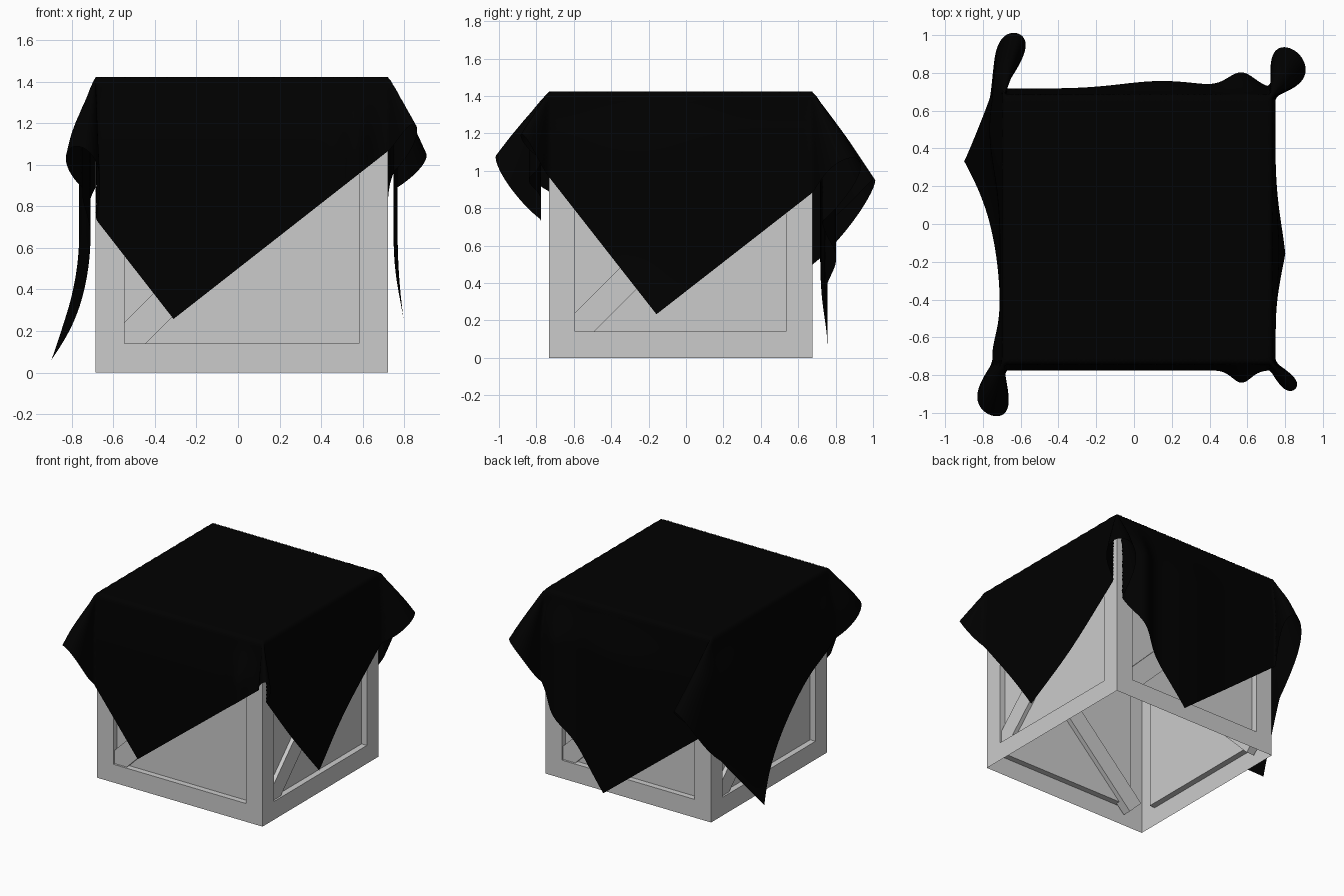
import bpy, bmesh
from math import radians, hypot, atan2, sin, cos, exp
from mathutils import Matrix, Vector

if "Cube" in bpy.data.objects:
    bpy.data.objects.remove(bpy.data.objects["Cube"])

SIDE, BEAM, RECESS = 1.408, 0.14, 0.045
HALF = SIDE / 2
CENTRE = Vector((0.018, -0.029, HALF))


def add_object(name, bm):
    mesh = bpy.data.meshes.new(name)
    bm.to_mesh(mesh)
    bm.free()
    obj = bpy.data.objects.new(name, mesh)
    bpy.context.collection.objects.link(obj)
    return obj


# Crate shell: open underneath, each face has a raised frame and a sunken panel
bm = bmesh.new()
bmesh.ops.create_cube(bm, size=SIDE, matrix=Matrix.Translation(CENTRE))
bm.normal_update()
bottom = [f for f in bm.faces if f.normal.z < -0.9]
bmesh.ops.delete(bm, geom=bottom, context='FACES_ONLY')
panels = list(bm.faces)
bmesh.ops.inset_individual(bm, faces=panels, thickness=BEAM, depth=0, use_even_offset=True)
bmesh.ops.inset_individual(bm, faces=panels, thickness=0.0, depth=-RECESS)
add_object("crate_frame", bm)


# Diagonal braces, one per face, rising from lower left
def brace(name, turn):
    bm = bmesh.new()
    front, back = 0.015, 0.08
    m = (Matrix.Translation(CENTRE) @ turn
         @ Matrix.Translation((0, -HALF + (front + back) / 2, 0))
         @ Matrix.Rotation(radians(-45), 4, 'Y')
         @ Matrix.Diagonal((1.64, back - front, 0.145, 1)))
    bmesh.ops.create_cube(bm, size=1, matrix=m)
    add_object(name, bm)


for i, side in enumerate(("front", "right", "back", "left")):
    brace(side + "_brace", Matrix.Rotation(radians(90 * i), 4, 'Z'))
brace("top_brace", Matrix.Rotation(radians(-90), 4, 'X'))

# Cloth: a flat square, turned about 38 degrees, draped over the crate
# How far each wall's cloth stands off: base, (position, width, amount) waves, hem curl
WALLS = {
    ('x', -1): (0.012, [(0.5, 0.3, 0.055), (-0.7, 0.15, 0.04)], 0.12),
    ('x', 1): (0.015, [(-0.15, 0.25, 0.02)], 0.05),
    ('y', -1): (0.03, [(0.57, 0.07, 0.065)], 0.0),
    ('y', 1): (0.03, [(0.15, 0.3, 0.04), (0.57, 0.1, 0.08)], 0.0),
}
# Corner ears: direction (0 = along x wall normal, 90 = along y), half opening, lift
EARS = {(-1, -1): (79, 22, 0.66), (-1, 1): (107, 16, 0.61),
        (1, 1): (57, 34, 0.60), (1, -1): (47, 12, 0.64)}
TOP = SIDE + 0.015
LIP = 0.025


def stand_off(wall, s, h):
    base, waves, curl = WALLS[wall]
    t = min(h / 0.35, 1)
    ramp = t * t * (3 - 2 * t)
    amount = base + sum(a * exp(-((s - p) / w) ** 2) for p, w, a in waves)
    lip = 0.012 * min(h / LIP, 1)
    return lip + ramp * amount + curl * (max(h - 0.75, 0) / 0.55) ** 2


def drape(p):
    qx, qy = p.x - CENTRE.x, p.y - CENTRE.y
    sx, sy = (1 if qx > 0 else -1), (1 if qy > 0 else -1)
    ox, oy = max(abs(qx) - HALF, 0), max(abs(qy) - HALF, 0)
    x = CENTRE.x + max(-HALF, min(HALF, qx))
    y = CENTRE.y + max(-HALF, min(HALF, qy))
    r = hypot(ox, oy)
    if r == 0:
        return Vector((x, y, TOP))
    th = atan2(oy, ox)
    kx, ky = cos(th) ** 2, sin(th) ** 2
    edge_x, edge_y = x, y
    x += sx * kx * stand_off(('x', sx), edge_y, r)
    y += sy * ky * stand_off(('y', sy), edge_x, r)
    phi = 0.0
    if ox > 0 and oy > 0:
        angle, spread, lift = EARS[sx, sy]
        phi = lift * sin(2 * th) ** 0.9
        a = radians(angle - spread * cos(2 * th))
        x += sx * r * sin(phi) * cos(a)
        y += sy * r * sin(phi) * sin(a)
    return Vector((x, y, TOP - r * cos(phi)))


MID = Vector((-0.068, 0.087))
TO_BACK, TO_RIGHT = Vector((0.2425, 1.985)), Vector((1.98, -0.245))
E1, E2 = (TO_BACK + TO_RIGHT) / 2, (TO_BACK - TO_RIGHT) / 2
bm = bmesh.new()
bmesh.ops.create_grid(bm, x_segments=160, y_segments=160, size=1)
for v in bm.verts:
    v.co = drape(MID + E1 * v.co.x + E2 * v.co.y)
for f in bm.faces:
    f.smooth = True
cloth = add_object("cloth_cover", bm)
black = bpy.data.materials.new("black_cloth")
black.diffuse_color = (0.0, 0.0, 0.0, 1)
black.use_nodes = True
black.node_tree.nodes["Principled BSDF"].inputs["Base Color"].default_value = black.diffuse_color
cloth.data.materials.append(black)
